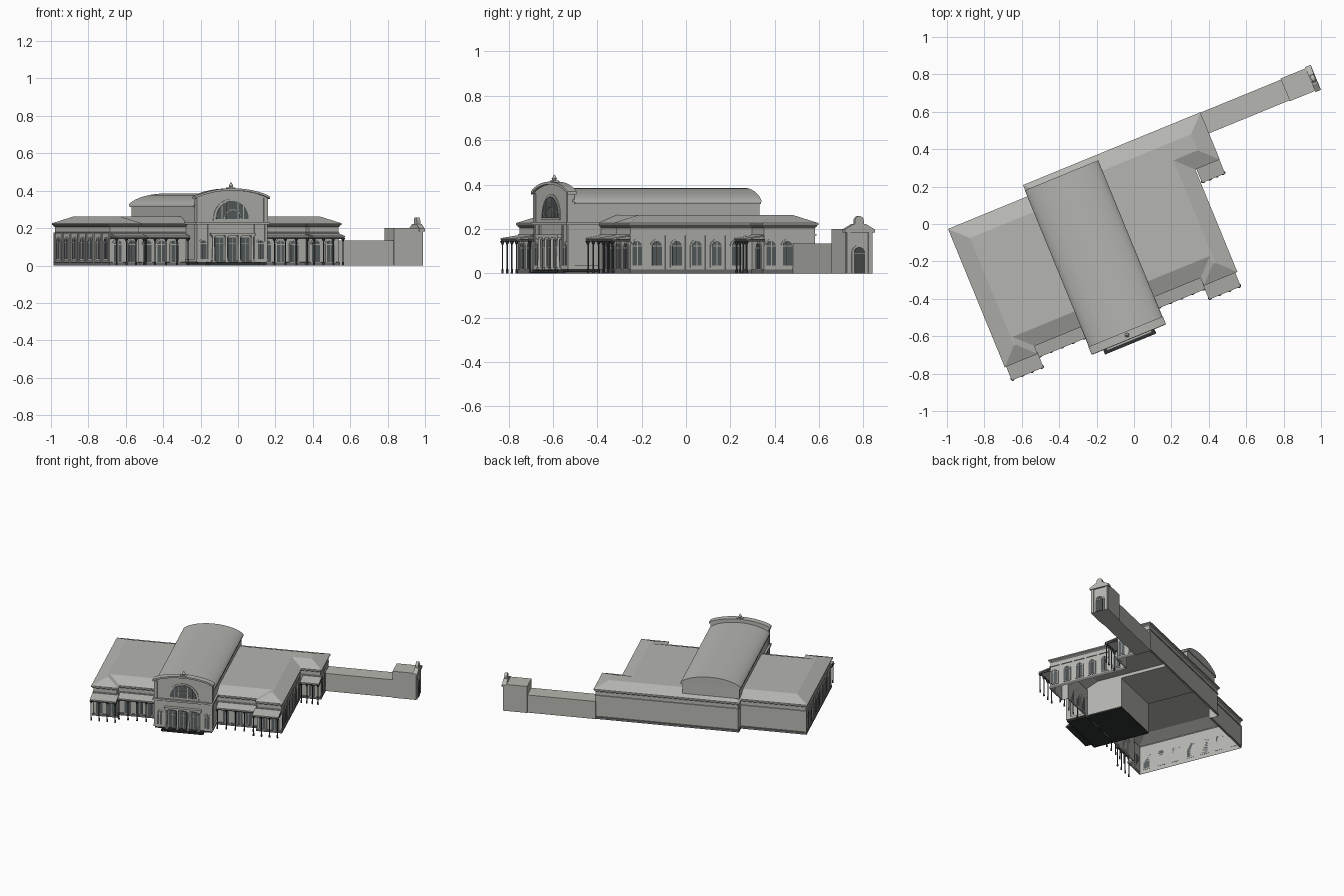
import bpy, bmesh, math
from mathutils import Matrix

if "Cube" in bpy.data.objects:
    bpy.data.objects.remove(bpy.data.objects["Cube"])

# Building frame: s runs along the facade from the hall axis, v runs to the back
FRAME = Matrix.Rotation(math.radians(22.3), 4, 'Z') @ Matrix.Translation((-0.26, 0, 0))
COLOURS = {"stone": (0.47, 0.47, 0.44), "roof_grey": (0.46, 0.46, 0.435), "glass": (0.10, 0.115, 0.12),
           "iron": (0.07, 0.075, 0.075), "dark_step": (0.03, 0.034, 0.033), "plinth_grey": (0.16, 0.165, 0.16)}
MATS = {}
for n, c in COLOURS.items():
    MATS[n] = bpy.data.materials.new(n)
    MATS[n].diffuse_color = (*c, 1)
parts = {}


def part(name, mat="stone"):
    if name not in parts:
        parts[name] = (bmesh.new(), mat)
    return parts[name][0]


# facing -> (direction across the wall, direction out of the wall)
FACING = {"front": ((1, 0), (0, -1)), "right": ((0, 1), (1, 0)), "left": ((0, -1), (-1, 0))}


def prism(bm, prof, d0, d1, at=(0, 0), facing="front"):
    r, o = FACING[facing]
    rings = [[bm.verts.new((at[0] + a * r[0] + d * o[0], at[1] + a * r[1] + d * o[1], z))
              for a, z in prof] for d in (d0, d1)]
    n = len(prof)
    faces = [bm.faces.new(rings[0]), bm.faces.new(rings[1])]
    for i in range(n):
        j = (i + 1) % n
        faces.append(bm.faces.new((rings[0][i], rings[0][j], rings[1][j], rings[1][i])))
    bmesh.ops.recalc_face_normals(bm, faces=faces)


def rect(a0, a1, z0, z1):
    return [(a0, z0), (a1, z0), (a1, z1), (a0, z1)]


def box(bm, s0, s1, v0, v1, z0, z1):
    prism(bm, rect(s0, s1, z0, z1), -v1, -v0)


def curve(w, z, rise, n=12, p=1.0):
    ts = [math.pi * i / n for i in range(n + 1)]
    return [(w / 2 * math.cos(t), z + rise * max(0, math.sin(t)) ** p) for t in ts]


def arch(w, z0, z1, rise=None, n=12, p=1.0):
    rise = w / 2 if rise is None else rise
    return curve(w, z1 - rise, rise, n, p) + [(-w / 2, z0), (w / 2, z0)]


def arch_band(bm, w, z, rise, t, d0, d1, p):
    outer, inner = curve(w, z, rise, 16, p), curve(w, z - t, rise, 16, p)
    prism(bm, outer + inner[::-1], d0, d1)


def inset(poly, d):
    out = []
    for i, (x, y) in enumerate(poly):
        px, py = poly[i - 1]
        nx, ny = poly[(i + 1) % len(poly)]
        sg = lambda k: (k > 1e-6) - (k < -1e-6)
        out.append((x + d * (-sg(y - py) - sg(ny - y)), y + d * (sg(x - px) + sg(nx - x))))
    return out


def loft(bm, poly, rings, cap=False):
    loops = [[bm.verts.new((x, y, z)) for x, y in inset(poly, d)] for d, z in rings]
    n = len(poly)
    for b, t in zip(loops, loops[1:]):
        for i in range(n):
            j = (i + 1) % n
            bm.faces.new((b[i], b[j], t[j], t[i]))
    if cap:
        bm.faces.new(loops[-1])


def cone(bm, s, v, z0, z1, r0, r1, n=8):
    bmesh.ops.create_cone(bm, cap_ends=True, segments=n, radius1=r0, radius2=r1, depth=z1 - z0,
                          matrix=Matrix.Translation((s, v, (z0 + z1) / 2)))


def window(at, facing, w=0.046, z0=0.035, z1=0.145):
    prism(part("window_surrounds"), arch(w + 0.016, z0 - 0.008, z1 + 0.008), -0.002, 0.004, at, facing)
    prism(part("window_panes", "glass"), arch(w, z0, z1), -0.002, 0.006, at, facing)
    prism(part("window_bars"), rect(-0.002, 0.002, z0, z1 - 0.002), 0, 0.008, at, facing)
    zs = z1 - w / 2
    prism(part("window_bars"), rect(-w / 2, w / 2, zs - 0.002, zs + 0.002), 0, 0.008, at, facing)


def porch(s0, s1, v0, v1, posts):
    prism(part("porch_roofs", "roof_grey"), [(v0, .152), (v1, .166), (v1, .172), (v0, .158)], s0, s1, (0, 0), "right")
    iron = part("porch_ironwork", "iron")
    box(iron, s0, s1, v0 + .004, v0 + .008, .142, .152)
    for s in (s0, s1 - .004):
        box(iron, s, s + .004, v0 + .004, v1, .142, .154)
    for i in range(posts):
        s = s0 + .008 + (s1 - s0 - .016) * i / (posts - 1)
        cone(iron, s, v0 + .007, 0, .145, .0035, .0035)
        cone(iron, s, v0 + .007, 0, .02, .006, .005)
        cone(iron, s, v0 + .007, .128, .146, .0035, .012)


# Main block: walls, plinth, string course, cornice and hipped flat-topped roof
OUT = [(-.67, -.447), (-.48, -.447), (-.48, -.402), (.48, -.402), (.48, -.447), (.674, -.447),
       (.674, .145), (.815, .145), (.815, .418), (-.21, .418), (-.21, .353), (-.67, .353)]
loft(part("main_walls"), OUT, [(.012, 0), (.012, .214)])
loft(part("plinth", "plinth_grey"), OUT, [(.006, 0), (.006, .016), (.012, .018)])
loft(part("string_course"), OUT, [(.012, .170), (.007, .171), (.007, .177), (.012, .178)])
loft(part("cornice"), OUT, [(.012, .205), (.005, .211), (.005, .215), (0, .218), (0, .226)])
loft(part("main_roof", "roof_grey"), OUT, [(0, .226), (.09, .263)], cap=True)

# Side and front windows
for i in range(7):
    window((-.658, -.385 + .112 * i), "left")
for i in range(6):
    window((.662, -.405 + .097 * i), "right")
for v in (.19, .27):
    window((.803, v), "right")
for g in (-1, 1):
    for s in (.265, .345, .425):
        window((g * s, -.390), "front", .044, .02, .135)
    for s in (.53, .615):
        window((g * s, -.435), "front", .044, .02, .135)
window((.745, .157), "front", .044, .02, .135)

# Pilasters between the side windows
for i in range(8):
    v = -.432 + .1105 * i
    prism(part("pilasters"), rect(-.008, .008, .016, .172), 0, .005, (-.658, v), "left")
for i in range(6):
    prism(part("pilasters"), rect(-.007, .007, .016, .172), 0, .005, (.662, -.356 + .097 * i), "right")

# Iron porches
for g in (-1, 1):
    a, b = sorted((g * .21, g * .48))
    porch(a, b, -.467, -.39, 5)
    a, b = sorted((g * .478, g * .662))
    porch(a, b, -.526, -.435, 4)
porch(.68, .813, .065, .157, 4)

# Barrel-roofed hall
hall = part("hall_walls")
box(hall, -.2, .2, -.54, -.13, .018, .322)
prism(hall, arch(.4, .24, .378, .056, 20, 1.3), -.382, .53)
for g in (-1, 1):
    a, b = sorted((g * .195, g * .21))
    box(part("hall_eaves"), a, b, -.52, .386, .312, .322)
prism(part("hall_barrel_roof", "roof_grey"), curve(.424, .322, .063, 20, 1.3), -.388, .53)

# Portal front with its curved pediment
portal = part("portal_front")
prism(portal, arch(.41, .018, .405, .045, 16, 1.6), .52, .548)
arch_band(part("portal_pediment"), .43, .368, .045, .012, .515, .560, 1.6)
trim = part("portal_trim")
box(trim, -.213, .213, -.562, -.40, .218, .232)
box(trim, -.208, .208, -.553, -.40, .018, .035)
box(trim, -.13, .13, -.572, -.545, .160, .175)
for g in (-1, 1):
    for s, w in ((.197, .008), (.135, .006)):
        box(trim, g * s - w, g * s + w, -.553, -.54, .035, .218)
    box(trim, g * .194 - .011, g * .194 + .011, -.554, -.54, .232, .36)
F = (0, -.548)
prism(trim, arch(.216, .24, .356, .106, 20), 0, .005, F)
prism(part("lunette_glass", "glass"), arch(.186, .25, .345, .093, 20), 0, .008, F)
bars = part("lunette_bars")
for a in (-.062, -.031, .031, .062):
    top = .25 + math.sqrt(.093 ** 2 - a * a)
    prism(bars, rect(a - .0025, a + .0025, .25, top), 0, .011, F)
inner = curve(.1, .25, .05, 16)
prism(bars, inner + curve(.092, .25, .046, 16)[::-1], 0, .011, F)

# Doors, columns and side arches of the portal
for s in (-.075, 0, .075):
    prism(part("entrance_doors", "glass"), rect(-.025, .025, .02, .15), 0, .006, (s, -.548))
    prism(part("door_bars"), rect(-.0015, .0015, .02, .15), 0, .008, (s, -.548))
    prism(part("door_bars"), rect(-.025, .025, .115, .119), 0, .008, (s, -.548))
cols = part("entrance_columns")
for s in (-.112, -.0375, .0375, .112):
    cone(cols, s, -.562, .018, .152, .0075, .0062, 12)
    box(cols, s - .010, s + .010, -.572, -.552, .152, .160)
    box(cols, s - .010, s + .010, -.572, -.552, .018, .026)
for g in (-1, 1):
    window((g * .166, -.547), "front", .034, .035, .135)

# Floor slab and entrance steps
box(part("hall_floor", "dark_step"), -.2, .2, -.55, -.13, .006, .018)
for i in range(3):
    box(part("entrance_steps", "dark_step"), -.148, .148, -.587 + .006 * i, -.54, .006 * i, .006 * (i + 1))

# Pediment finial
fin = part("finial")
box(fin, -.022, .022, -.548, -.522, .405, .417)
cone(fin, 0, -.535, .415, .426, .006, .012, 10)
cone(fin, 0, -.535, .426, .446, .012, .001, 10)

# Link wall and gatehouse
box(part("link_range"), .80, 1.285, .296, .416, 0, .133)
gate = part("gatehouse")
box(gate, 1.28, 1.445, .291, .422, 0, .2)
V = (1.445, .3565)
box(part("gate_cornice"), 1.425, 1.457, .284, .429, .183, .198)
prism(part("gate_gable"), [(-.072, .198), (.072, .198), (.03, .222), (-.03, .222)], -.02, .010, V, "right")
prism(part("gate_gable"), arch(.042, .22, .258), -.014, .006, V, "right")
for a in (-.052, .052):
    prism(part("gate_pilasters"), rect(a - .009, a + .009, 0, .185), 0, .006, V, "right")
prism(part("gate_arch"), arch(.072, 0, .128), 0, .005, V, "right")
prism(part("gate_door", "iron"), arch(.054, 0, .118), 0, .008, V, "right")
prism(part("gate_fanlight_bar"), rect(-.027, .027, .088, .092), 0, .010, V, "right")

# Turn every part into an object set in the building frame
for name, (bm, mat) in parts.items():
    me = bpy.data.meshes.new(name)
    bm.to_mesh(me)
    bm.free()
    me.materials.append(MATS[mat])
    ob = bpy.data.objects.new(name, me)
    ob.matrix_world = FRAME
    bpy.context.collection.objects.link(ob)

for m in bpy.data.materials:
    if m.users and not m.is_grease_pencil:
        m.use_nodes = True
        m.node_tree.nodes["Principled BSDF"].inputs["Base Color"].default_value = m.diffuse_color
